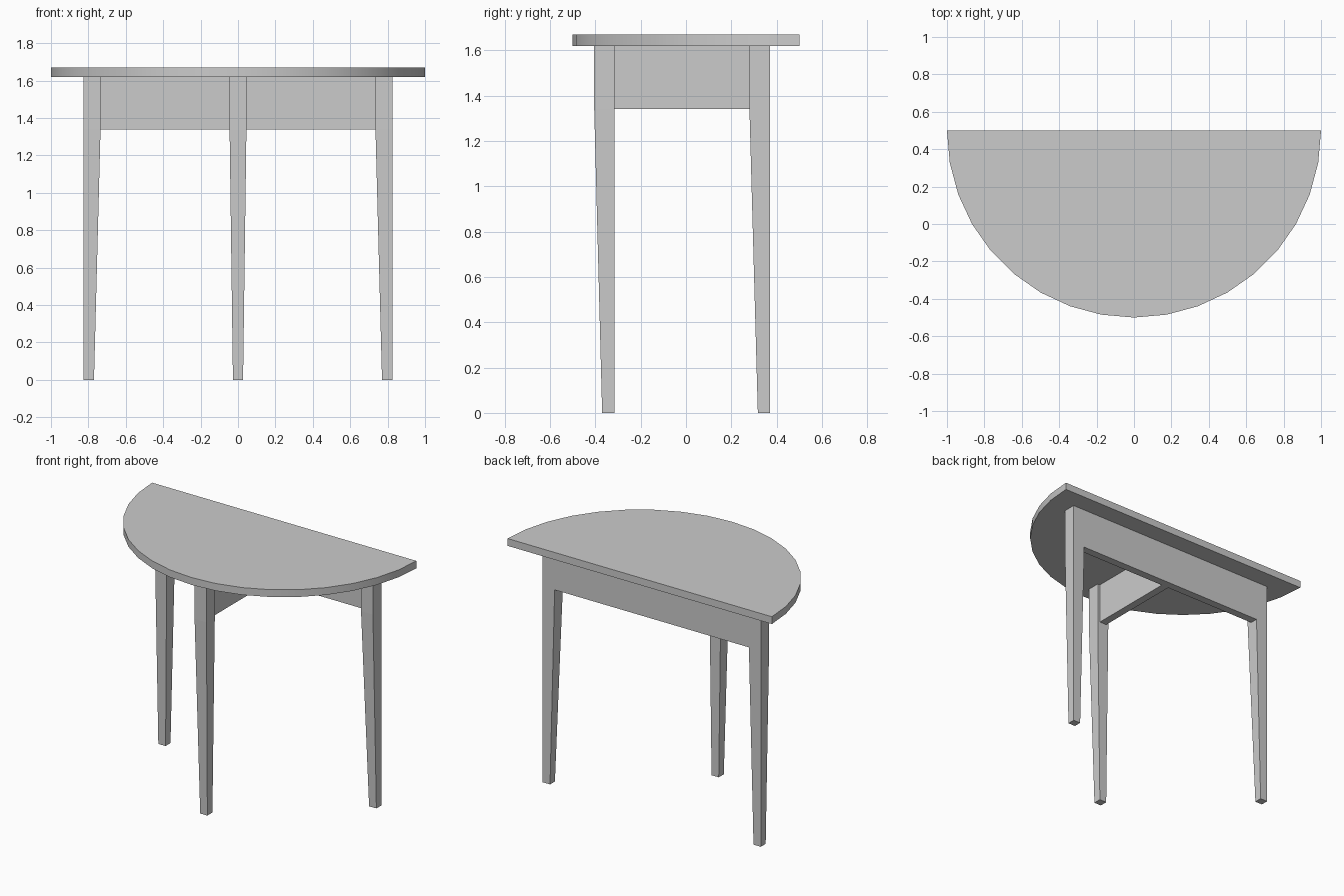
import bpy, bmesh, math

cube = bpy.data.objects.get("Cube")
if cube:
    bpy.data.objects.remove(cube, do_unlink=True)

grey = bpy.data.materials.new("plain_grey")
grey.use_nodes = True
COLOUR = (0.6, 0.6, 0.6, 1)
grey.diffuse_color = COLOUR
grey.node_tree.nodes["Principled BSDF"].inputs["Base Color"].default_value = COLOUR

TOP_Z, UNDER_Z, RAIL_Z = 1.67, 1.62, 1.34


def loft(name, sections):
    """Solid through a stack of outlines, each a (z, [(x, y), ...]) pair."""
    bm = bmesh.new()
    rings = [[bm.verts.new((x, y, z)) for x, y in pts] for z, pts in sections]
    n = len(rings[0])
    for a, b in zip(rings, rings[1:]):
        for i in range(n):
            j = (i + 1) % n
            bm.faces.new((a[i], a[j], b[j], b[i]))
    bm.faces.new(rings[0][::-1])
    bm.faces.new(rings[-1])
    bmesh.ops.recalc_face_normals(bm, faces=bm.faces)
    mesh = bpy.data.meshes.new(name)
    bm.to_mesh(mesh)
    bm.free()
    mesh.materials.append(grey)
    obj = bpy.data.objects.new(name, mesh)
    bpy.context.collection.objects.link(obj)
    return obj


def rect(x0, x1, y0, y1):
    return [(x0, y0), (x1, y0), (x1, y1), (x0, y1)]


def leg(name, head, foot):
    """Straight beside the rail, tapering below it."""
    return loft(name, [(0, foot), (RAIL_Z, head), (UNDER_Z, head)])


# Half-round top
arc = [math.pi + math.pi * i / 18 for i in range(19)]
top = loft("table_top", [(z, [(math.cos(a), 0.5 + math.sin(a)) for a in arc])
                         for z in (UNDER_Z, TOP_Z)])
bpy.context.view_layer.objects.active = top
top.select_set(True)
bpy.ops.object.shade_smooth_by_angle(angle=math.radians(30))

# Back legs, tapered on their inner sides
for side, s in (("left", 1), ("right", -1)):
    leg(f"back_leg_{side}", rect(s * 0.735, s * 0.825, 0.28, 0.37),
        rect(s * 0.77, s * 0.825, 0.317, 0.37))

# Front leg, tapered on its front and sides
leg("front_leg", rect(-0.045, 0.045, -0.405, -0.315),
    rect(-0.027, 0.027, -0.37, -0.315))

# Rails in a T under the top
for name, outline in (("back_rail", rect(-0.735, 0.735, 0.315, 0.37)),
                      ("centre_rail", rect(-0.027, 0.027, -0.315, 0.315))):
    loft(name, [(RAIL_Z, outline), (UNDER_Z, outline)])
